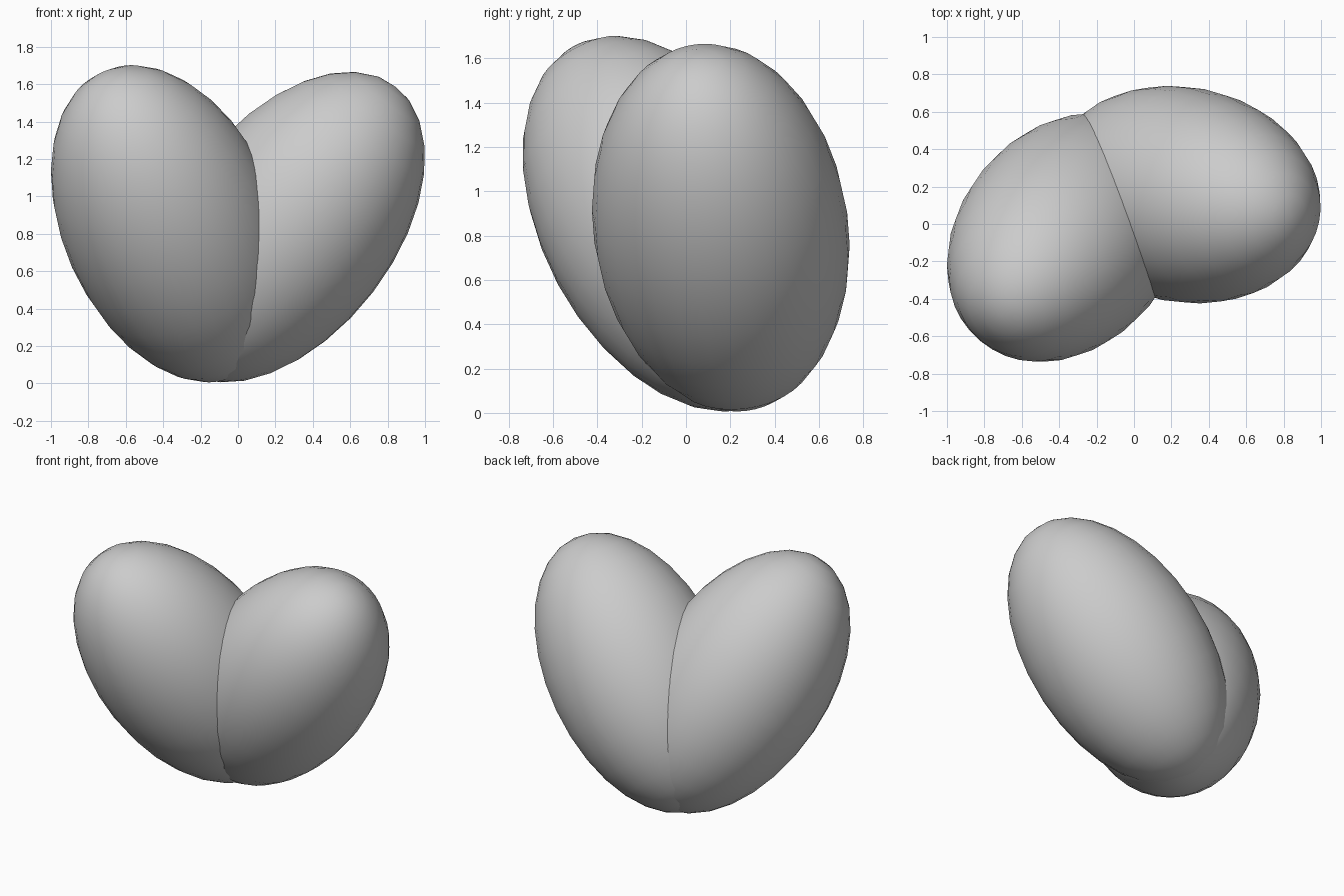
import bpy
from mathutils import Vector

if "Cube" in bpy.data.objects:
    bpy.data.objects.remove(bpy.data.objects["Cube"])

def lobe(name, centre, axis, long_r=0.953, short_r=0.575):
    """Smooth egg-shaped lobe stretched along a leaning axis."""
    bpy.ops.mesh.primitive_uv_sphere_add(segments=32, ring_count=16, radius=1, location=centre)
    o = bpy.context.object
    o.name = name
    o.scale = (short_r, short_r, long_r)
    o.rotation_euler = Vector(axis).to_track_quat('Z', 'Y').to_euler()
    bpy.ops.object.shade_smooth()
    return o

# Two lobes leaning outward and meeting in a heart
lobe("right_lobe", (0.265, 0.157, 0.836), (0.603, -0.12, 0.789))
lobe("left_lobe", (-0.362, -0.073, 0.854), (-0.365, -0.44, 0.82))
